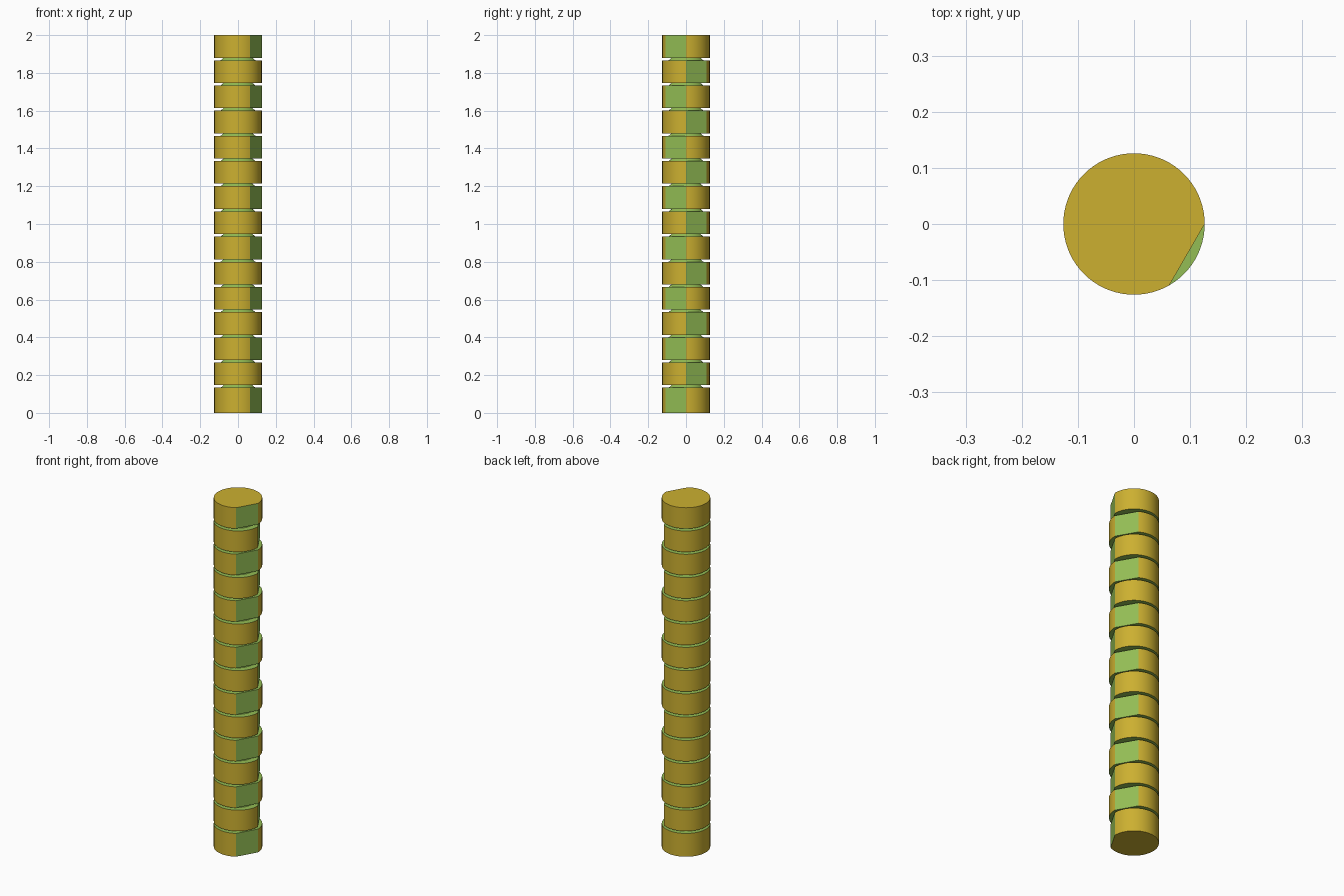
import bpy, bmesh, math

if "Cube" in bpy.data.objects:
    bpy.data.objects.remove(bpy.data.objects["Cube"])

COUNT = 15
PITCH = 2.0 / COUNT
GAP = 0.0133
RADIUS = 0.126
CORE_LOW, CORE_HIGH = 0.092, 0.076   # tapered neck between segments


def material(name, rgb):
    m = bpy.data.materials.new(name)
    m.diffuse_color = (*rgb, 1)
    m.use_nodes = True
    m.node_tree.nodes["Principled BSDF"].inputs["Base Color"].default_value = m.diffuse_color
    return m


bark = material("ochre", (0.604, 0.434, 0.030))
flesh = material("leaf green", (0.296, 0.515, 0.091))


def finish(name, bm):
    bmesh.ops.recalc_face_normals(bm, faces=bm.faces)
    mesh = bpy.data.meshes.new(name)
    bm.to_mesh(mesh)
    bm.free()
    mesh.materials.append(bark)
    mesh.materials.append(flesh)
    ob = bpy.data.objects.new(name, mesh)
    bpy.context.collection.objects.link(ob)
    bpy.context.view_layer.objects.active = ob
    ob.select_set(True)
    bpy.ops.object.shade_smooth_by_angle(angle=math.radians(20))
    ob.select_set(False)


def prism(name, low, high, z0, z1, colour):
    """Join two matching outlines; colour(i) picks each side's material."""
    bm = bmesh.new()
    a = [bm.verts.new((x, y, z0)) for x, y in low]
    b = [bm.verts.new((x, y, z1)) for x, y in high]
    n = len(a)
    for i in range(n):
        j = (i + 1) % n
        bm.faces.new((a[i], a[j], b[j], b[i])).material_index = colour(i)
    bm.faces.new(a[::-1]).material_index = colour("bottom")
    bm.faces.new(b).material_index = colour("top")
    finish(name, bm)


def arc(radius, start, sweep, steps, closed=False):
    pts = steps if closed else steps + 1
    return [(radius * math.cos(math.radians(start + sweep * i / steps)),
             radius * math.sin(math.radians(start + sweep * i / steps)))
            for i in range(pts)]


for k in range(COUNT):
    base = k * PITCH
    # segment with one 60 degree flat, alternating front and back
    start = 0 if k % 2 == 0 else 60
    outline = arc(RADIUS, start, 300, 60)

    def seg_colour(i, k=k):
        if i == "bottom":
            return 0 if k == 0 else 1
        if i == "top":
            return 0 if k == COUNT - 1 else 1
        return 1 if i == 60 else 0

    prism(f"segment_{k + 1}", outline, outline,
          base + (GAP if k else 0), base + PITCH, seg_colour)
    # tapered neck under the segment
    if k:
        prism(f"neck_{k}", arc(CORE_LOW, 0, 360, 48, True),
              arc(CORE_HIGH, 0, 360, 48, True), base, base + GAP, lambda i: 1)
